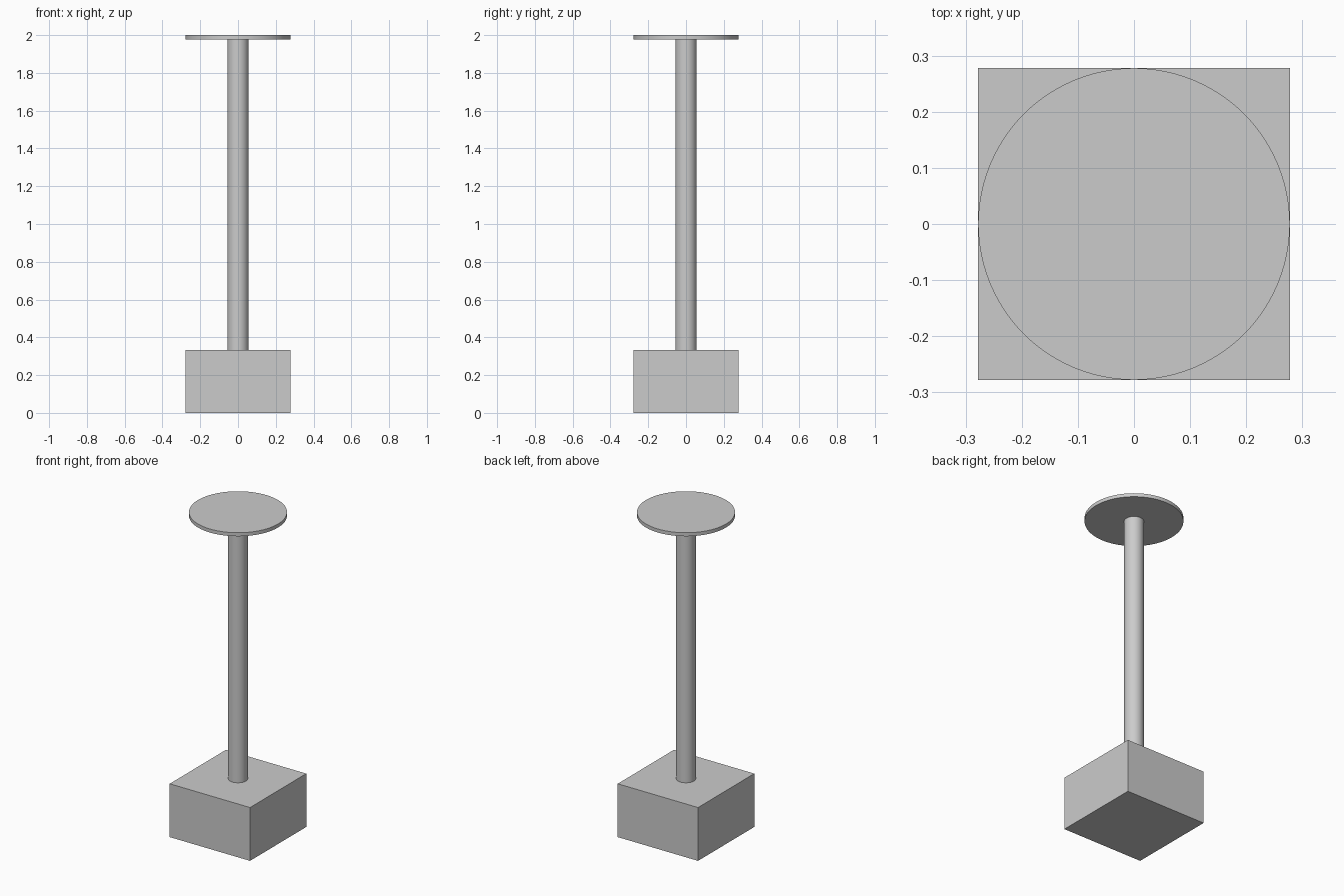
import bpy

cube = bpy.data.objects.get("Cube")
if cube:
    bpy.data.objects.remove(cube, do_unlink=True)

UNIT = 1 / 9  # model is 18 units tall
BASE_W, BASE_H = 5 * UNIT, 3 * UNIT
POLE_R, PLATE_H = UNIT / 2, UNIT / 5

grey = bpy.data.materials.new("light_grey")
grey.use_nodes = True
colour = (0.6, 0.6, 0.6, 1)
grey.diffuse_color = colour
grey.node_tree.nodes["Principled BSDF"].inputs["Base Color"].default_value = colour


def finish(name):
    obj = bpy.context.object
    obj.name = name
    obj.data.materials.append(grey)
    return obj


def cylinder(name, radius, bottom, top):
    bpy.ops.mesh.primitive_cylinder_add(
        vertices=96, radius=radius, depth=top - bottom,
        location=(0, 0, (bottom + top) / 2))
    finish(name)
    bpy.ops.object.shade_smooth_by_angle()


# Square block at the foot
bpy.ops.mesh.primitive_cube_add(size=1, location=(0, 0, BASE_H / 2))
base = finish("base_block")
base.scale = (BASE_W, BASE_W, BASE_H)

# Round pole and the thin disc on top of it
cylinder("pole", POLE_R, BASE_H, 2 - PLATE_H)
cylinder("top_disc", BASE_W / 2, 2 - PLATE_H, 2)
